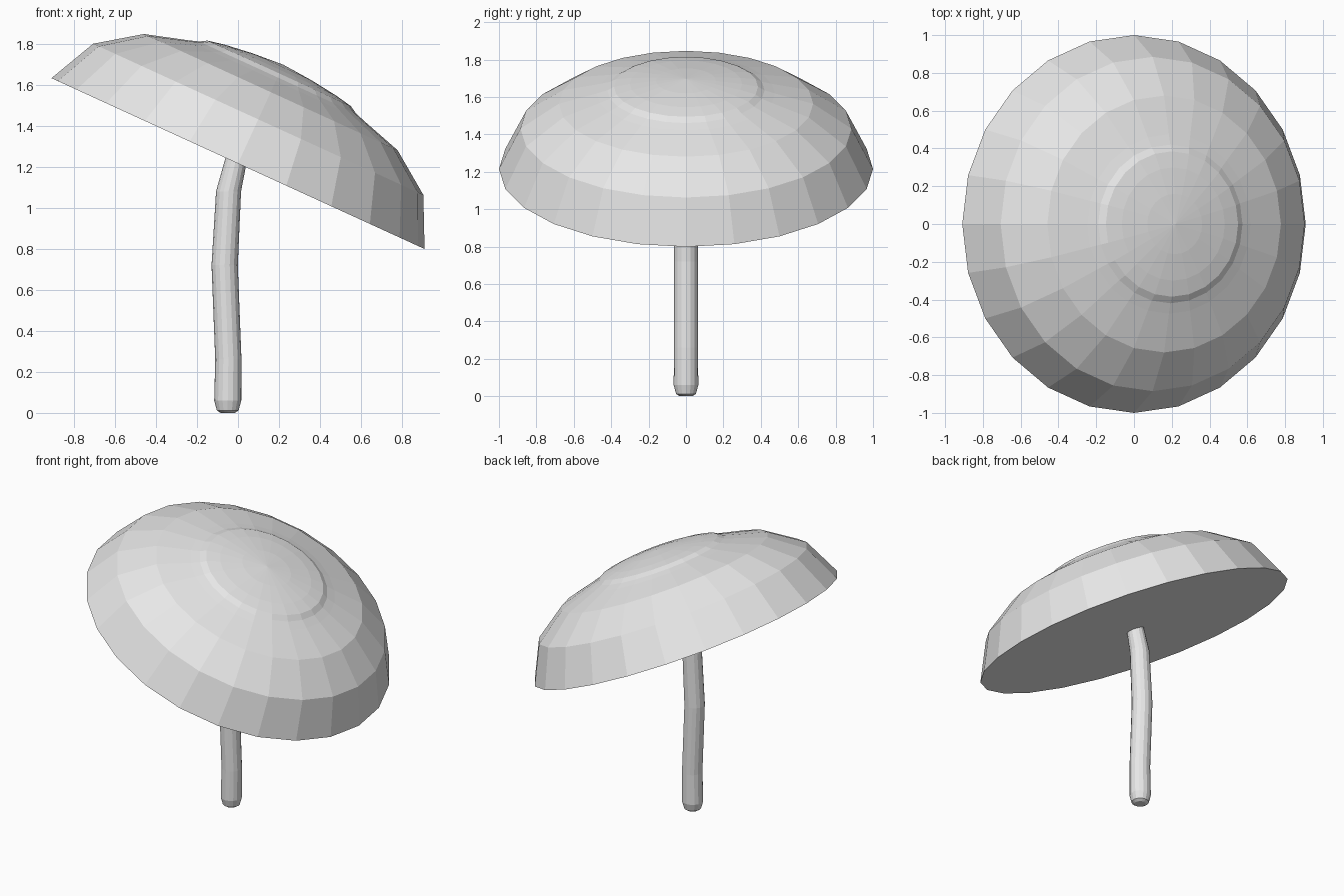
import bpy, bmesh
from math import sin, cos, pi, radians

cube = bpy.data.objects.get("Cube")
if cube:
    bpy.data.objects.remove(cube)


def make_material(name, colour):
    mat = bpy.data.materials.new(name)
    mat.use_nodes = True
    mat.diffuse_color = colour
    bsdf = next(n for n in mat.node_tree.nodes if n.type == 'BSDF_PRINCIPLED')
    bsdf.inputs["Base Color"].default_value = colour
    return mat


def ring_loft(name, rings, sides, mat, tip=None):
    """Skin round rings (x, z, radius), ending in a flat face or a tip."""
    bm = bmesh.new()
    loops = [[bm.verts.new((x + r * cos(2 * pi * i / sides),
                            r * sin(2 * pi * i / sides), z))
              for i in range(sides)] for x, z, r in rings]
    for low, high in zip(loops, loops[1:]):
        for i in range(sides):
            j = (i + 1) % sides
            bm.faces.new((low[i], low[j], high[j], high[i]))
    bm.faces.new(loops[0][::-1])
    if tip is None:
        bm.faces.new(loops[-1])
    else:
        peak = bm.verts.new(tip)
        for i in range(sides):
            bm.faces.new((loops[-1][i], loops[-1][(i + 1) % sides], peak))
    bmesh.ops.recalc_face_normals(bm, faces=bm.faces[:])
    mesh = bpy.data.meshes.new(name)
    bm.to_mesh(mesh)
    bm.free()
    mesh.materials.append(mat)
    obj = bpy.data.objects.new(name, mesh)
    bpy.context.collection.objects.link(obj)
    return obj


grey = make_material("plain grey", (0.8, 0.8, 0.8, 1))

# Cap: flat-bottomed dome with a raised crown, tilted to the left side
profile = [(1, 0), (0.885, 0.237), (0.68, 0.383), (0.475, 0.444),
           (0.42, 0.462), (0.385, 0.483), (0.3, 0.5), (0.16, 0.518)]
cap = ring_loft("mushroom_cap", [(0, h, r) for r, h in profile], 24, grey,
                tip=(0, 0, 0.53))
cap.location.z = 1.215
cap.rotation_euler.y = radians(24.6)

# Stem: gently bent tube with a bevelled foot, running up into the cap
stem_rings = [(-0.05, 0, 0.035), (-0.05, 0.012, 0.053), (-0.05, 0.06, 0.066),
              (-0.047, 0.26, 0.064), (-0.065, 0.72, 0.064),
              (-0.046, 1.08, 0.061), (-0.008, 1.24, 0.054),
              (0.025, 1.38, 0.05)]
stem = ring_loft("mushroom_stem", stem_rings, 16, grey)
